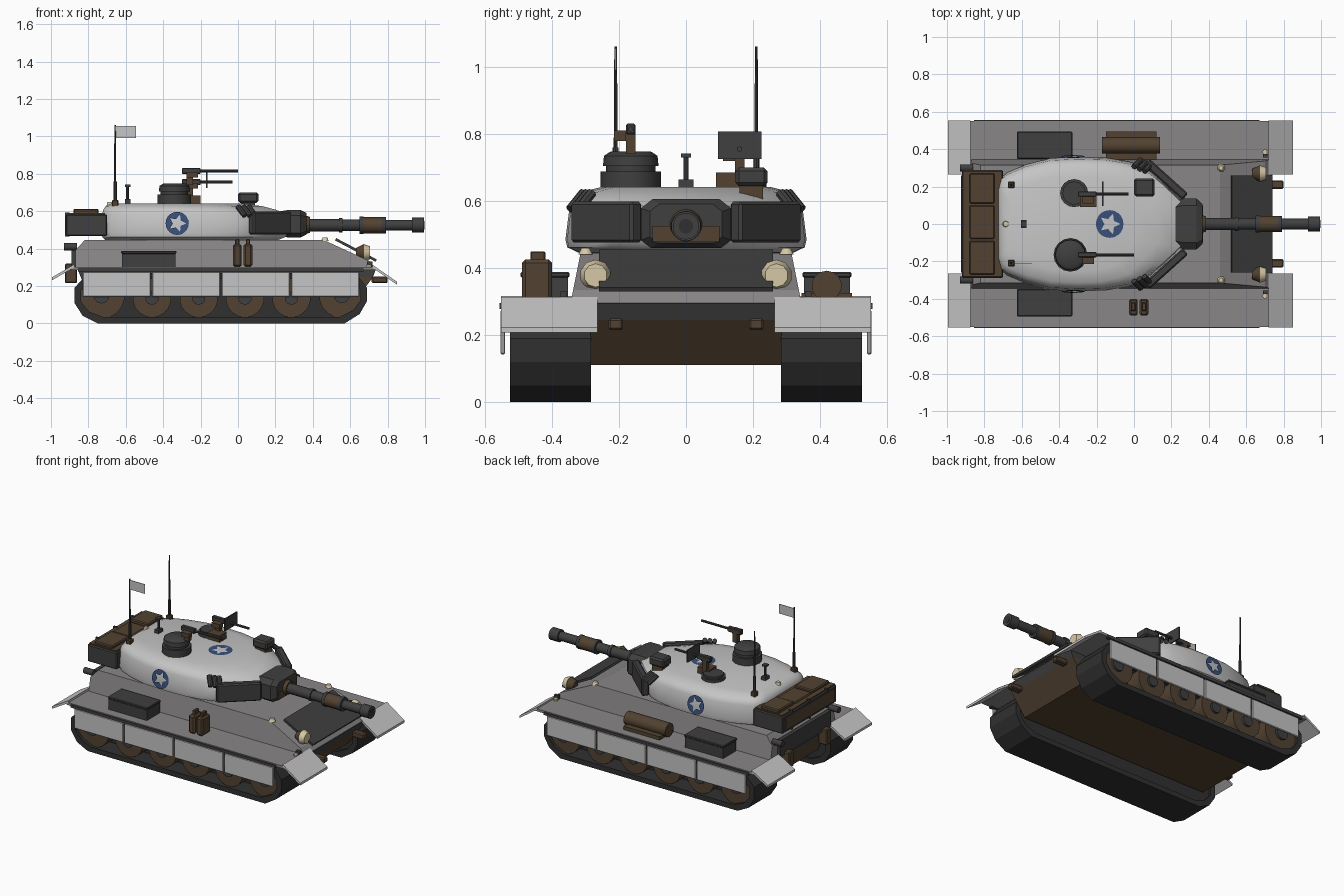
import bpy, bmesh, math
from mathutils import Vector, Matrix

if "Cube" in bpy.data.objects:
    bpy.data.objects.remove(bpy.data.objects["Cube"])

def material(name, r, g, b):
    m = bpy.data.materials.new(name)
    m.diffuse_color = (r, g, b, 1)
    m.use_nodes = True
    m.node_tree.nodes["Principled BSDF"].inputs["Base Color"].default_value = m.diffuse_color
    return m

LIGHT = material("light_grey", .56, .56, .56)
GREY = material("hull_grey", .25, .237, .24)
DARK = material("dark_grey", .05, .05, .05)
TRACK = material("track_black", .03, .03, .031)
BROWN = material("brown", .085, .055, .031)
CREAM = material("lamp_cream", .68, .58, .38)
BLUE = material("blue", .04, .08, .2)

def finish(name, bm, mat, smooth=False):
    bmesh.ops.recalc_face_normals(bm, faces=bm.faces[:])
    me = bpy.data.meshes.new(name)
    bm.to_mesh(me)
    bm.free()
    me.materials.append(mat)
    ob = bpy.data.objects.new(name, me)
    bpy.context.collection.objects.link(ob)
    if smooth:
        bpy.context.view_layer.objects.active = ob
        ob.select_set(True)
        bpy.ops.object.shade_smooth_by_angle(angle=math.radians(40))
        ob.select_set(False)
    return ob

def block(name, mat, c, size, rot=None, bevel=0):
    bm = bmesh.new()
    bmesh.ops.create_cube(bm, size=1)
    bmesh.ops.scale(bm, vec=size, verts=bm.verts)
    if bevel:
        bmesh.ops.bevel(bm, geom=bm.edges[:], offset=bevel, segments=1, affect='EDGES')
    m = Matrix.Translation(c)
    if rot:
        m = m @ Matrix.Rotation(rot[1], 4, rot[0])
    bm.transform(m)
    return finish(name, bm, mat)

def box(name, mat, x0, x1, y0, y1, z0, z1, bevel=0):
    return block(name, mat, ((x0+x1)/2, (y0+y1)/2, (z0+z1)/2),
                 (abs(x1-x0), abs(y1-y0), abs(z1-z0)), None, bevel)

def rod(name, mat, a, b, r, r2=None, n=12):
    a, b = Vector(a), Vector(b)
    bm = bmesh.new()
    bmesh.ops.create_cone(bm, cap_ends=True, segments=n, radius1=r,
                          radius2=r if r2 is None else r2, depth=(b-a).length)
    q = (b-a).to_track_quat('Z', 'Y').to_matrix().to_4x4()
    bm.transform(Matrix.Translation((a+b)/2) @ q)
    return finish(name, bm, mat, True)

def loft(name, mat, rings, loop=False, smooth=False):
    bm = bmesh.new()
    vs = [[bm.verts.new(p) for p in r] for r in rings]
    n = len(vs[0])
    for k in range(len(vs) if loop else len(vs)-1):
        a, b = vs[k], vs[(k+1) % len(vs)]
        for i in range(n):
            j = (i+1) % n
            bm.faces.new((a[i], a[j], b[j], b[i]))
    if not loop:
        bm.faces.new(vs[0])
        bm.faces.new(vs[-1])
    return finish(name, bm, mat, smooth)

def prism(name, mat, prof, half):
    """x-z profile spread across y; half(z) gives the half width"""
    return loft(name, mat, [[(x, s*half(z), z) for x, z in prof] for s in (-1, 1)])

def emblem(name, mtx, R):
    # disc with a star-shaped opening
    bm = bmesh.new()
    corner = [Vector((math.cos(i*math.pi/5), math.sin(i*math.pi/5), 0)) * R * (.78 if i % 2 == 0 else .38)
              for i in range(10)]
    inner, outer = [], []
    for i in range(20):
        c = corner[i//2]
        inner.append(bm.verts.new(c if i % 2 == 0 else (c + corner[(i//2+1) % 10]) / 2))
        t = i*math.pi/10
        outer.append(bm.verts.new((R*math.cos(t), R*math.sin(t), 0)))
    for i in range(20):
        j = (i+1) % 20
        bm.faces.new((outer[i], outer[j], inner[j], inner[i]))
    bm.transform(mtx)
    finish(name, bm, BLUE)

# hull
prism("lower_hull", BROWN, [(-.84, .245), (-.78, .11), (.62, .11), (.72, .245)], lambda z: .285)
prism("nose_strip", DARK, [(-.86, .295), (-.84, .245), (.72, .245), (.74, .295)], lambda z: .285)
prism("upper_hull", GREY, [(-.87, .295), (-.87, .39), (-.82, .445), (.46, .445), (.70, .335), (.735, .295)],
      lambda z: .345 - (z-.295)*.2)
block("glacis_panel", DARK, (.63, 0, .393), (.245, .52, .014), ('Y', math.atan2(.11, .21)))
box("rear_grille", DARK, -.89, -.865, -.27, .27, .30, .41)
rod("turret_ring", DARK, (-.25, 0, .43), (-.25, 0, .465), .29, n=24)

# running gear, fenders and fender stowage on both sides
OUT = [(-.75, 0), (.57, 0), (.65, .05), (.69, .12), (.69, .19), (.63, .27),
       (-.80, .27), (-.875, .19), (-.875, .11), (-.83, .04)]
INN = [(-.09 + (x+.09)*.955, .135 + (z-.135)*.75) for x, z in OUT]
for s, side in ((-1, "right"), (1, "left")):
    loft("track_" + side, TRACK, [[(x, s*y, z) for x, z in p]
         for p, y in ((OUT, .283), (OUT, .525), (INN, .525), (INN, .283))], loop=True)
    prism_y = (.30, .40)
    loft("track_web_" + side, TRACK, [[(x, s*y, z) for x, z in INN] for y in prism_y])
    for i, (x, z, r) in enumerate([(-.73, .15, .125), (-.46, .135, .103), (-.21, .135, .103), (.037, .135, .103),
                                   (.285, .135, .103), (.555, .15, .122)]):
        rod(f"wheel_{side}_{i}", BROWN, (x, s*.39, z), (x, s*.505, z), r, n=18)
        rod(f"wheel_hub_{side}_{i}", DARK, (x, s*.50, z), (x, s*.52, z), r*.35, n=10)
    box("fender_" + side, GREY, -.89, .735, s*.28, s*.552, .285, .302)
    for i in range(4):
        x = -.835 + i*.372
        box(f"skirt_{side}_{i}", LIGHT, x+.004, x+.368, s*.54, s*.554, .142, .275, .004)
    box("skirt_rail_" + side, DARK, -.855, .67, s*.535, s*.557, .277, .296)
    # mud flaps
    for nm, xa, za, xb, zb in (("front", .72, .305, .85, .215), ("rear", -.875, .308, -.995, .238)):
        loft(f"{nm}_flap_{side}", LIGHT, [[(xa, s*y, za-.008), (xb, s*y, zb-.008), (xb, s*y, zb+.008),
             (xa, s*y, za+.008)] for y in (.265, .553)])
    box("fender_box_" + side, DARK, -.62, -.335, s*.352, s*.49, .302, .375)
    box("fender_box_lid_" + side, DARK, -.625, -.33, s*.348, s*.494, .372, .388, .004)
    # lamps and hooks
    rod("headlight_" + side, CREAM, (.67, s*.27, .378), (.705, s*.27, .378), .047, .035, 10)
    rod("headlight_case_" + side, BROWN, (.63, s*.27, .378), (.672, s*.27, .378), .025, .045, 10)
    box("headlight_guard_" + side, DARK, .69, .72, s*.365-.01, s*.365+.01, .30, .33)
    rod("marker_lamp_" + side, CREAM, (.465, s*.30, .44), (.465, s*.30, .46), .022, .012, 10)
    rod("fender_lamp_" + side, CREAM, (.70, s*.385, .30), (.70, s*.385, .315), .014, n=8)
    box("tow_hook_" + side, BROWN, .715, .80, s*.21-.022, s*.21+.022, .215, .25, .006)
    box("rear_hook_" + side, BROWN, -.925, -.86, s*.2-.025, s*.2+.025, .215, .32, .006)
    rod("rear_lamp_" + side, DARK, (-.93, s*.30, .41), (-.86, s*.30, .41), .02, n=10)

# jerry cans and bedroll
for x in (-.027, .03):
    box("jerry_can", BROWN, x, x+.047, -.49, -.40, .302, .425, .01)
    box("jerry_can_handle", BROWN, x+.012, x+.035, -.465, -.42, .42, .45, .004)
rod("bedroll", BROWN, (-.17, .42, .347), (.14, .42, .347), .045, n=14)
box("bedroll_cradle", BROWN, -.15, .12, .345, .495, .302, .325)

# turret: plan outline shrunk towards the roof
half = [(.27, .12), (.16, .225), (.06, .305), (-.03, .335), (-.15, .355), (-.30, .36), (-.45, .352),
        (-.58, .318), (-.68, .275), (-.715, .245), (-.73, .19)]
plan = half + [(x, -y) for x, y in reversed(half)]
rings = []
for z, f, r, w in ((.447, .9, .96, .9), (.462, .97, .99, .985), (.485, 1, 1, 1), (.585, .97, .99, .965),
                   (.607, .88, .98, .94), (.627, .74, .95, .87), (.642, .52, .88, .70)):
    rings.append([(-.27 + (x+.27)*(f if x > -.27 else r), y*w, z) for x, y in plan])
loft("turret", LIGHT, rings, smooth=True)
emblem("roof_emblem", Matrix.Translation((-.13, 0, .645)), .074)
for s in (-1, 1):
    tilt = Matrix.Rotation(-s*math.radians(83), 4, 'X')
    emblem("side_emblem", Matrix.Translation((-.325, s*.3605, .535)) @ tilt, .062)
    # cheek armour, smoke launchers
    block("cheek_armour", DARK, (.172, s*.238, .537), (.275, .045, .122),
          ('Z', s*math.atan2(-.18, .2)), .008)
    for i in range(3):
        x, y = .015 + i*.028, s*(.325 - i*.012)
        rod("smoke_launcher", DARK, (x-.015, y-s*.02, .625), (x+.022, y+s*.02, .575), .015, n=8)
    # antennas
    box("antenna_base", BROWN, -.675, -.638, s*.21-.018, s*.21+.018, .61, .66, .005)
    rod("antenna_spring", DARK, (-.657, s*.21, .655), (-.657, s*.21, .76), .009, n=8)
    rod("antenna", DARK, (-.657, s*.21, .75), (-.657, s*.21, 1.062), .006, .004, 8)
box("flag", LIGHT, -.655, -.545, -.212, -.208, .992, 1.055)
rod("wind_sensor", DARK, (-.59, 0, .63), (-.59, 0, .735), .008, n=8)
box("wind_sensor_head", DARK, -.605, -.575, -.015, .015, .73, .742)
box("wind_sensor_foot", DARK, -.605, -.575, -.022, .022, .63, .665)
rod("roof_lamp", CREAM, (-.685, 0, .60), (-.685, 0, .65), .024, .014, 10)

# roof sight
box("sight", DARK, 0, .11, .148, .243, .645, .70, .01)
box("sight_foot", BROWN, .015, .09, .16, .23, .60, .65)

# commander cupola, loader hatch and machine guns
for z0, z1, r, rr in ((.635, .688, .09, .09), (.688, .705, .074, .074), (.705, .735, .083, .08), (.735, .748, .08, .06)):
    rod("cupola", DARK, (-.34, -.165, z0), (-.34, -.165, z1), r, rr, 16)
for z0, z1, r in ((.635, .66, .075), (.66, .674, .062)):
    rod("loader_hatch", DARK, (-.32, .165, z0), (-.32, .165, z1), r, n=16)
for y, z, foot, tip in ((-.165, .815, .74, 0), (.16, .755, .64, -.03)):
    box("gun_mount", BROWN, -.275, -.24, y-.014, y+.014, foot, z)
    box("gun_body", DARK, -.30, -.20, y-.014, y+.014, z-.016, z+.016, .004)
    rod("gun_tube", DARK, (-.21, y, z), (tip, y, z), .008, n=8)
    box("ammo_box", BROWN, -.275, -.215, y-.05, y-.014, z-.035, z-.005)
box("hatch_mount_foot", BROWN, -.29, -.20, .09, .165, .64, .685)
box("gun_shield", DARK, -.17, -.162, .095, .226, .725, .808)

# mantlet and main gun
loft("mantlet", DARK, [[(x, y*k, .533+z*k) for y, z in
     ((-.135, -.05), (-.105, -.073), (.105, -.073), (.135, -.05), (.135, .045), (.10, .073), (-.10, .073), (-.135, .045))]
     for x, k in ((.22, .9), (.265, 1), (.335, 1), (.365, .8))])
box("mantlet_lower_plate", BROWN, .36, .37, -.10, .10, .478, .525)
rod("gun_collar", BROWN, (.35, 0, .527), (.385, 0, .527), .054, .042, 14)
for a, b, r, m in ((.37, .55, .033, DARK), (.54, .56, .039, DARK), (.55, .66, .031, DARK), (.655, .78, .043, BROWN),
                   (.65, .67, .046, DARK), (.77, .79, .045, DARK), (.78, .94, .029, DARK), (.93, .995, .04, DARK)):
    rod("barrel_section", m, (a, 0, .525), (b, 0, .525), r, n=14)
rod("muzzle_bore", TRACK, (.98, 0, .525), (.997, 0, .525), .022, n=14)

# bustle rack with stowage
box("bustle_rack", DARK, -.92, -.70, -.288, .288, .468, .583, .006)
box("stowage_top", BROWN, -.912, -.71, -.28, .28, .58, .59)
for y0, y1, z in ((-.27, -.09, .608), (-.08, .10, .60), (.11, .27, .612)):
    box("stowage_pack", BROWN, -.88, -.745, y0, y1, .585, z, .006)
for y in (-.19, 0, .19):
    box("rack_strap", DARK, -.924, -.90, y-.006, y+.006, .465, .594)
box("rear_stowage_panel", BROWN, -.926, -.915, -.26, .26, .485, .57)
